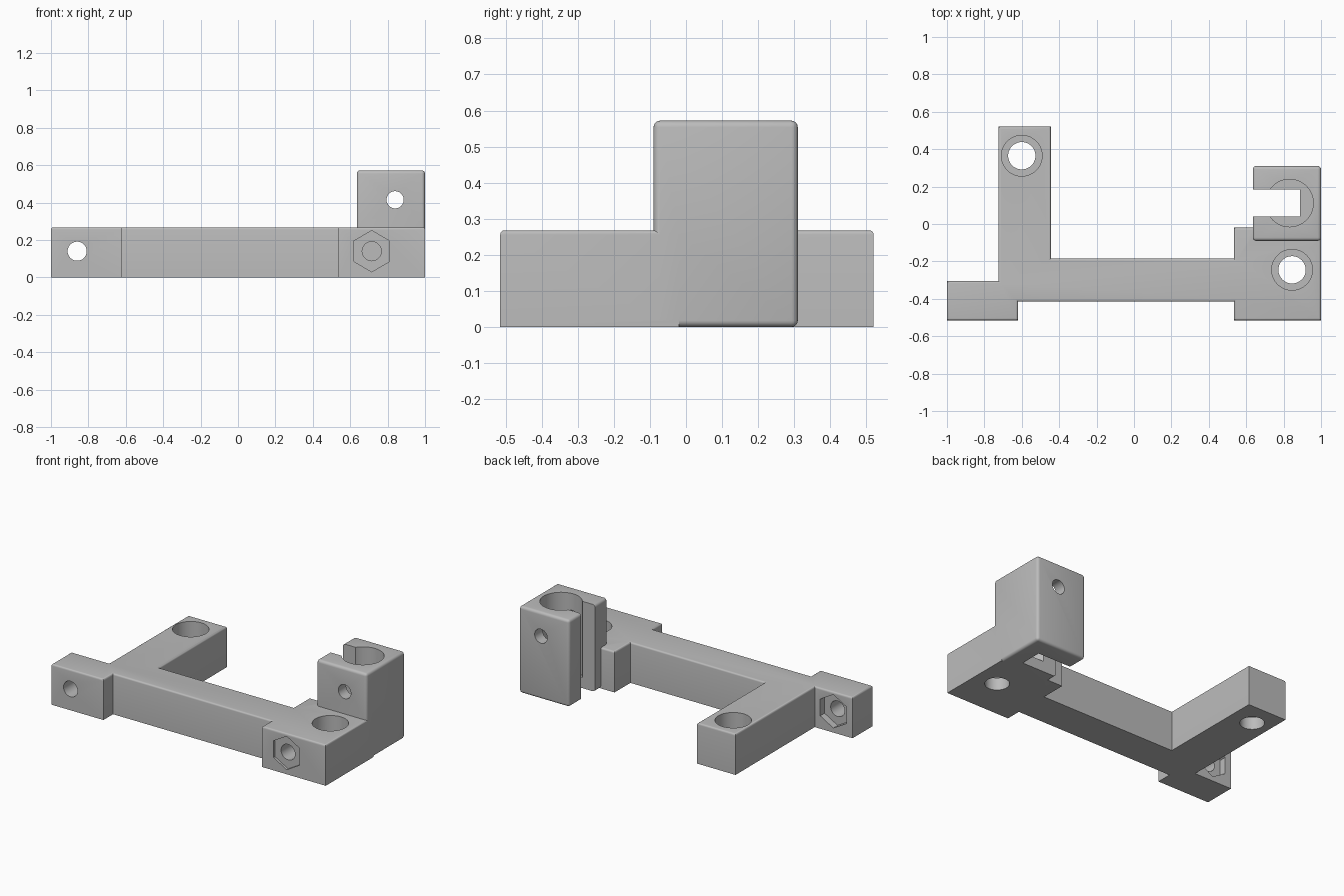
import bpy, bmesh, math
from mathutils import Matrix

cube = bpy.data.objects.get("Cube")
if cube:
    bpy.data.objects.remove(cube, do_unlink=True)

grey = bpy.data.materials.new("plain grey")
grey.use_nodes = True
grey.diffuse_color = (0.5, 0.5, 0.5, 1)
grey.node_tree.nodes["Principled BSDF"].inputs["Base Color"].default_value = (0.5, 0.5, 0.5, 1)


def prism(name, points, low, high, along_y=False, rounding=0, top_only=False):
    """Extrude an outline from low to high along z, or along y for an (x, z) outline."""
    bm = bmesh.new()
    face = bm.faces.new([bm.verts.new((a, b, low)) for a, b in points])
    ext = bmesh.ops.extrude_face_region(bm, geom=[face])["geom"]
    bmesh.ops.translate(bm, vec=(0, 0, high - low),
                        verts=[g for g in ext if isinstance(g, bmesh.types.BMVert)])
    bmesh.ops.recalc_face_normals(bm, faces=bm.faces)
    if rounding:
        edges = [e for e in bm.edges
                 if not top_only or all(v.co.z > high - 0.001 for v in e.verts)]
        bmesh.ops.bevel(bm, geom=edges, offset=rounding, segments=4,
                        profile=0.5, affect='EDGES')
    if along_y:
        swap = Matrix(((1, 0, 0), (0, 0, 1), (0, 1, 0)))
        bmesh.ops.transform(bm, matrix=swap.to_4x4(), verts=bm.verts)
        bmesh.ops.recalc_face_normals(bm, faces=bm.faces)
    mesh = bpy.data.meshes.new(name)
    bm.to_mesh(mesh)
    bm.free()
    mesh.materials.append(grey)
    obj = bpy.data.objects.new(name, mesh)
    bpy.context.collection.objects.link(obj)
    return obj


def rect(x0, x1, y0, y1):
    return [(x0, y0), (x1, y0), (x1, y1), (x0, y1)]


def ring(x, y, radius, sides=48):
    """Regular outline with one corner pointing up."""
    turns = [math.tau * i / sides for i in range(sides)]
    return [(x + radius * math.sin(t), y + radius * math.cos(t)) for t in turns]


def combine(target, tool, operation):
    mod = target.modifiers.new("combine", 'BOOLEAN')
    mod.operation = operation
    mod.solver = 'EXACT'
    mod.object = tool
    bpy.context.view_layer.objects.active = target
    bpy.ops.object.modifier_apply(modifier=mod.name)
    bpy.data.objects.remove(tool, do_unlink=True)


# Flat frame: left foot, rear arm, cross beam and right block in one outline
outline = [(-1, -.515), (-.62, -.515), (-.62, -.415), (.535, -.415), (.535, -.515),
           (1, -.515), (1, -.02), (.535, -.02), (.535, -.185), (-.445, -.185),
           (-.445, .52), (-.725, .52), (-.725, -.305), (-1, -.305)]
bracket = prism("bracket", outline, 0, .268, rounding=.012, top_only=True)

# Tall rod clamp
combine(bracket, prism("clamp", rect(.635, 1, -.09, .31), 0, .572, rounding=.018), 'UNION')

# Clamp opening: side slot, round bore and clamping screw hole
cutters = [prism("slot", rect(.5, .887, .04, .185), -.1, .7),
           prism("bore", ring(.832, .112, .127), .07, .7),
           prism("clamp_hole", ring(.84, .415, .046), -.2, .5, along_y=True)]

# Counterbored vertical screw holes
for x, y in ((-.6, .365), (.845, -.245)):
    cutters += [prism("hole", ring(x, y, .073), -.1, .4),
                prism("counterbore", ring(x, y, .109), .08, .4)]

# Horizontal screw holes with hexagonal nut pockets
cutters += [prism("foot_hole", ring(-.86, .14, .051), -.7, -.2, along_y=True),
            prism("foot_nut", ring(-.86, .14, .11, 6), -.35, -.2, along_y=True),
            prism("block_hole", ring(.715, .14, .051), -.7, -.1, along_y=True),
            prism("block_nut", ring(.715, .14, .11, 6), -.7, -.5, along_y=True)]

for cutter in cutters:
    combine(bracket, cutter, 'DIFFERENCE')

# Smooth the rounded edges and bores
bpy.ops.object.select_all(action='DESELECT')
bracket.select_set(True)
bpy.context.view_layer.objects.active = bracket
bpy.ops.object.shade_smooth_by_angle(angle=math.radians(30))
